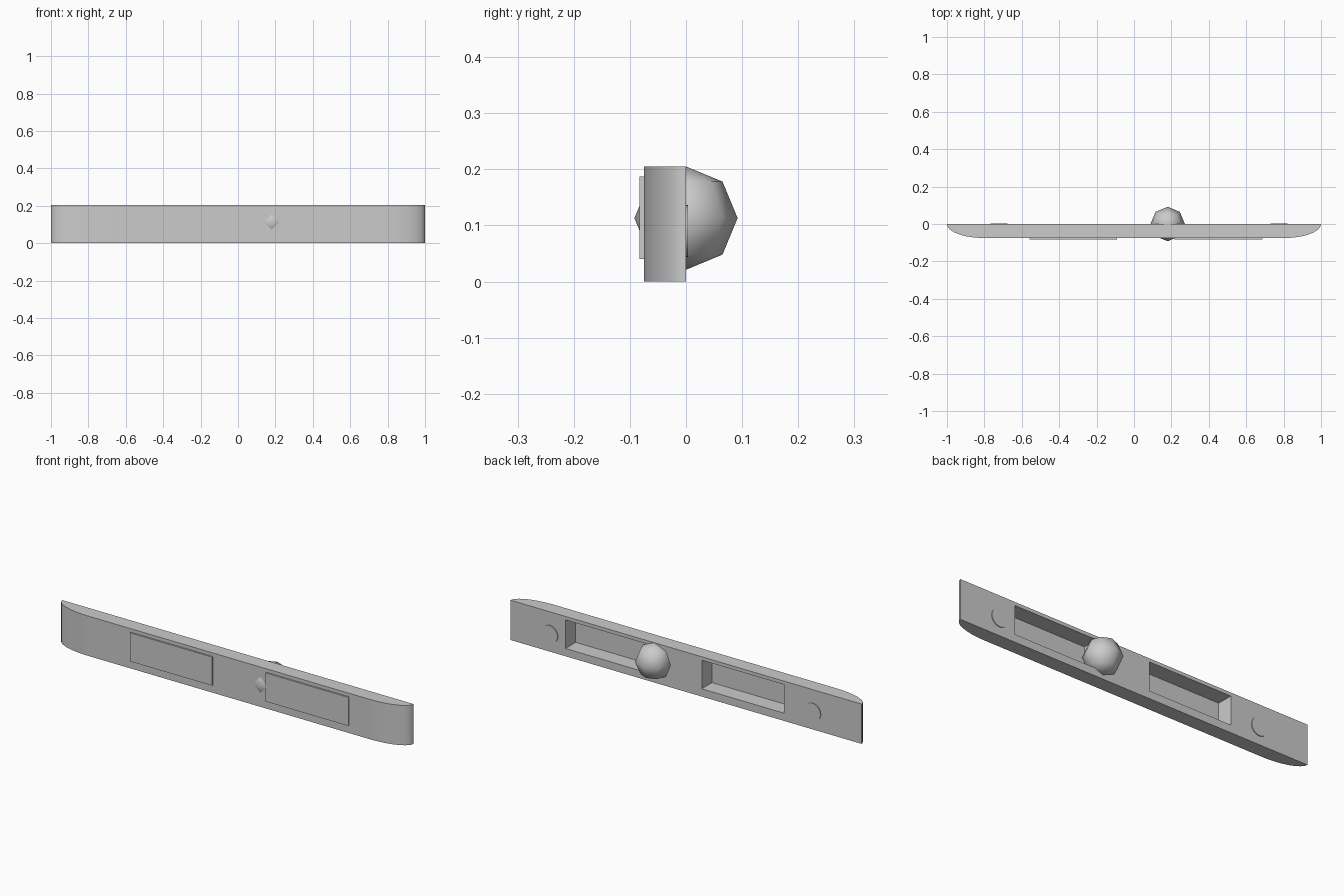
import bpy, bmesh, math
from mathutils import Matrix

if "Cube" in bpy.data.objects:
    bpy.data.objects.remove(bpy.data.objects["Cube"])

DEPTH, HEIGHT = 0.075, 0.205
PANEL_Y = -0.083
WINDOWS = [(-0.558, -0.09), (0.216, 0.686)]
WZ0, WZ1 = 0.04, 0.187


def make_object(name, bm, angle=None):
    bmesh.ops.recalc_face_normals(bm, faces=bm.faces)
    mesh = bpy.data.meshes.new(name)
    bm.to_mesh(mesh)
    bm.free()
    obj = bpy.data.objects.new(name, mesh)
    bpy.context.collection.objects.link(obj)
    if angle:
        smooth(obj, angle)
    return obj


def smooth(obj, angle):
    bpy.ops.object.select_all(action='DESELECT')
    obj.select_set(True)
    bpy.context.view_layer.objects.active = obj
    bpy.ops.object.shade_smooth_by_angle(angle=math.radians(angle))


def box_bm(x0, x1, y0, y1, z0, z1):
    bm = bmesh.new()
    m = Matrix.Translation(((x0 + x1) / 2, (y0 + y1) / 2, (z0 + z1) / 2))
    bmesh.ops.create_cube(bm, size=1, matrix=m @ Matrix.Diagonal((x1 - x0, y1 - y0, z1 - z0, 1)))
    return bm


# Bar: flat back, elliptical front corners, extruded upward
bm = bmesh.new()
steps, rx = 12, 0.2
arc = [(1 - rx + rx * math.cos(a), -DEPTH * math.sin(a))
       for a in (i * math.pi / 2 / steps for i in range(steps + 1))]
outline = arc + [(-x, y) for x, y in reversed(arc)]
face = bm.faces.new([bm.verts.new((x, y, 0)) for x, y in outline])
ext = bmesh.ops.extrude_face_region(bm, geom=[face])
bmesh.ops.translate(bm, vec=(0, 0, HEIGHT),
                    verts=[v for v in ext['geom'] if isinstance(v, bmesh.types.BMVert)])
bar = make_object("bar", bm)

# Window openings cut through the bar
for x0, x1 in WINDOWS:
    cutter = make_object("window_cutter", box_bm(x0, x1, -0.2, 0.1, WZ0, WZ1))
    cutter.hide_render = True
    mod = bar.modifiers.new("window", 'BOOLEAN')
    mod.operation, mod.solver, mod.object = 'DIFFERENCE', 'EXACT', cutter
    bpy.context.view_layer.objects.active = bar
    bpy.ops.object.modifier_apply(modifier=mod.name)
    bpy.data.objects.remove(cutter)
smooth(bar, 40)

# Shallow raised front panels closing the windows, open at the back
for i, (x0, x1) in enumerate(WINDOWS):
    bm = box_bm(x0, x1, PANEL_Y, -DEPTH, WZ0, WZ1)
    back = [f for f in bm.faces if f.normal.y > 0.5]
    bmesh.ops.delete(bm, geom=back, context='FACES_ONLY')
    make_object(f"front_panel_{i + 1}", bm)

# Low-poly ball knob passing through the bar
bm = bmesh.new()
bmesh.ops.create_uvsphere(bm, u_segments=8, v_segments=4, radius=0.092,
                          matrix=Matrix.Translation((0.18, 0, 0.113)))
make_object("ball_knob", bm, 60)

# Thin round pads on the back
for i, x in enumerate((-0.722, 0.775)):
    bm = bmesh.new()
    bmesh.ops.create_cone(bm, cap_ends=True, segments=32, radius1=0.046, radius2=0.046, depth=0.008,
                          matrix=Matrix.Translation((x, 0, 0.09)) @ Matrix.Rotation(math.pi / 2, 4, 'X'))
    make_object(f"round_pad_{i + 1}", bm, 40)
